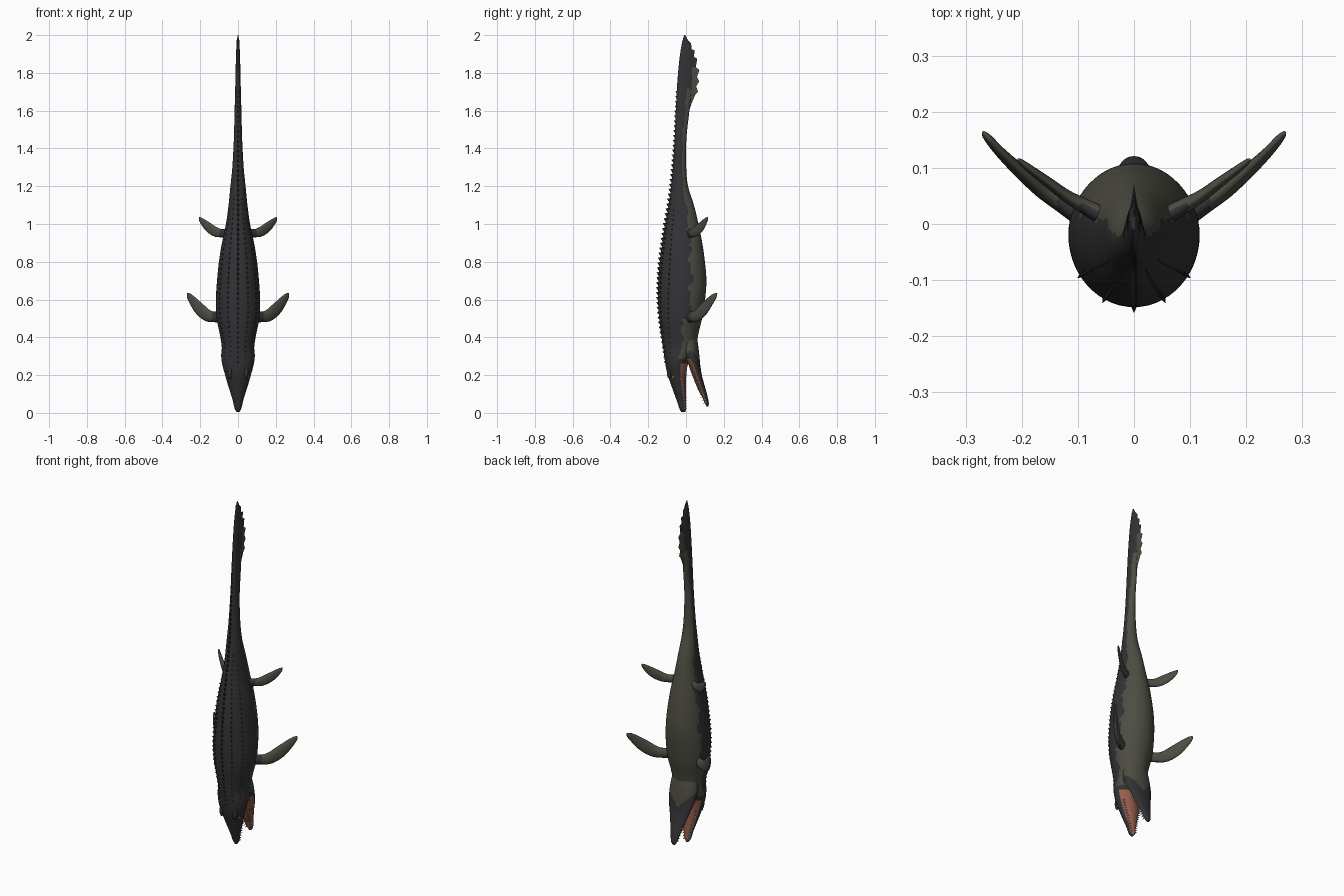
import bpy, bmesh, math, random
from mathutils import Vector

if "Cube" in bpy.data.objects:
    bpy.data.objects.remove(bpy.data.objects["Cube"])
random.seed(4)

def mat(name, c):
    m = bpy.data.materials.new(name)
    m.diffuse_color = (*c, 1)
    m.use_nodes = True
    m.node_tree.nodes["Principled BSDF"].inputs["Base Color"].default_value = m.diffuse_color
    return m
DARK = mat("charcoal skin", (0.033, 0.033, 0.036))
BELLY = mat("olive belly", (0.075, 0.074, 0.056))
PINK = mat("mouth pink", (0.32, 0.12, 0.08))
TOOTH = mat("ivory tooth", (0.5, 0.45, 0.33))
BROWN = mat("brown scute", (0.08, 0.05, 0.025))
EYE = mat("amber eye", (0.25, 0.12, 0.02))

def interp(rows, z):
    """Smooth (Hermite) interpolation of rows keyed by their first value."""
    n = len(rows)
    i = max(j for j in range(n - 1) if rows[j][0] <= z or j == 0)
    a, b = rows[i], rows[i + 1]
    p, q = rows[max(i - 1, 0)], rows[min(i + 2, n - 1)]
    h = b[0] - a[0]
    t = min(max((z - a[0]) / h, 0), 1)
    out = []
    for k in range(1, len(a)):
        m0 = (b[k] - p[k]) / (b[0] - p[0]) * h
        m1 = (q[k] - a[k]) / (q[0] - a[0]) * h
        out.append((2*t**3 - 3*t*t + 1)*a[k] + (t**3 - 2*t*t + t)*m0
                   + (3*t*t - 2*t**3)*b[k] + (t**3 - t*t)*m1)
    return out

def finish(name, bm, mats, rule=None, smooth=True):
    bmesh.ops.recalc_face_normals(bm, faces=bm.faces)
    bm.normal_update()
    if rule:
        for f in bm.faces:
            f.material_index = rule(f.calc_center_median(), f.normal)
    me = bpy.data.meshes.new(name)
    bm.to_mesh(me)
    bm.free()
    for m in mats:
        me.materials.append(m)
    for p in me.polygons:
        p.use_smooth = smooth
    ob = bpy.data.objects.new(name, me)
    bpy.context.collection.objects.link(ob)
    return ob

def skin(bm, rings):
    vs = [[bm.verts.new(p) for p in r] for r in rings]
    n = len(vs[0])
    for a, b in zip(vs, vs[1:]):
        for i in range(n):
            bm.faces.new((a[i], a[(i+1) % n], b[(i+1) % n], b[i]))
    bm.faces.new(vs[0])
    bm.faces.new(vs[-1])

def section(rows, z, a, flat=1.0):
    """Point on the cross-section at height z; angle 0 is +x, 90 degrees is +y."""
    y0, y1, w = interp(rows, z)
    c = y0 + (y1 - y0) * 0.52
    s = math.sin(a)
    y = c + s * ((y1 - c) if s > 0 else (c - y0))
    return Vector((max(w, 0.001) * math.cos(a), y, z))

def loft(bm, rows, count, n):
    z0, z1 = rows[0][0], rows[-1][0]
    skin(bm, [[section(rows, z0 + (z1 - z0) * k / count, 2*math.pi*i/n) for i in range(n)]
              for k in range(count + 1)])

# Body with upper head: height, back y, belly y, half width
BODY = [(0.004, -0.024, -0.004, 0.006), (0.02, -0.034, 0.0, 0.017), (0.06, -0.047, 0.0, 0.026),
        (0.1, -0.062, 0.0, 0.038), (0.16, -0.083, 0.0, 0.057), (0.2, -0.097, 0.002, 0.068),
        (0.25, -0.108, 0.008, 0.082), (0.3, -0.115, 0.028, 0.089), (0.35, -0.122, 0.052, 0.086),
        (0.42, -0.132, 0.066, 0.097), (0.5, -0.142, 0.085, 0.113), (0.6, -0.148, 0.101, 0.117),
        (0.7, -0.146, 0.108, 0.111), (0.8, -0.138, 0.1, 0.101), (0.9, -0.125, 0.086, 0.085),
        (1.0, -0.11, 0.066, 0.064), (1.1, -0.092, 0.042, 0.05), (1.2, -0.078, 0.011, 0.04),
        (1.3, -0.069, 0.001, 0.03), (1.45, -0.06, 0.002, 0.022), (1.6, -0.054, 0.018, 0.018),
        (1.75, -0.046, 0.033, 0.014), (1.88, -0.034, 0.033, 0.011), (1.96, -0.021, 0.016, 0.007),
        (2.0, -0.01, -0.004, 0.002)]
def body_rule(c, n):
    if c.z < 0.26 and n.y > 0.45:
        return 2
    y0, y1, w = interp(BODY, c.z)
    mid = (y0 + y1) / 2
    edge = 0.38 + 0.07 * math.sin(c.z * 37) + 0.05 * math.sin(c.z * 83)
    if c.z < 0.5:
        edge -= 0.25
    return 1 if 0.29 < c.z < 1.72 and (c.y - mid) / ((y1 - y0) / 2) > edge else 0
bm = bmesh.new()
loft(bm, BODY, 170, 56)
finish("body", bm, [DARK, BELLY, PINK], body_rule)

# Open lower jaw, swung toward the belly side
JAW = [(0.035, 0.108, 0.118, 0.008), (0.05, 0.1, 0.121, 0.018), (0.1, 0.08, 0.111, 0.031),
       (0.15, 0.06, 0.097, 0.045), (0.2, 0.04, 0.084, 0.06), (0.25, 0.016, 0.076, 0.075),
       (0.3, -0.02, 0.071, 0.083), (0.36, -0.04, 0.064, 0.08), (0.44, -0.04, 0.05, 0.06)]
def jaw_rule(c, n):
    if c.z < 0.29 and n.y < -0.35:
        return 2
    return 1 if c.z > 0.24 + abs(c.x) * 1.0 else 0
bm = bmesh.new()
loft(bm, JAW, 50, 40)
finish("lower_jaw", bm, [DARK, BELLY, PINK], jaw_rule)

# Tongue
bm = bmesh.new()
bmesh.ops.create_uvsphere(bm, u_segments=16, v_segments=10, radius=1)
for v in bm.verts:
    z = 0.17 + v.co.z * 0.08
    v.co = Vector((v.co.x * 0.022, interp(JAW, z)[0] + v.co.y * 0.008, z))
finish("tongue", bm, [PINK])

def spike(bm, base, direction, r, h, along=1.0, n=5):
    """Small cone; 'along' stretches its base in z."""
    d = direction.normalized()
    u = d.cross(Vector((0, 0, 1))).normalized()
    v = u.cross(d)
    ring = [bm.verts.new(base - d * h * 0.3 + u * r * math.cos(2*math.pi*i/n)
                         + v * r * along * math.sin(2*math.pi*i/n)) for i in range(n)]
    tip = bm.verts.new(base + d * h)
    for i in range(n):
        bm.faces.new((ring[i], ring[(i+1) % n], tip))
    bm.faces.new(ring)

# Teeth along both jaws
for name, rows, a, dy, top in (("upper_teeth", BODY, 0.6, 1, 0.22), ("lower_teeth", JAW, -0.6, -1, 0.22)):
    bm = bmesh.new()
    z = 0.025 if dy > 0 else 0.055
    while z < top:
        for s in (1, -1):
            p = section(rows, z, a)
            p.x *= s
            spike(bm, p, Vector((0, dy, -0.35)), 0.0045, 0.016 + 0.003 * random.random())
        z += 0.015
    finish(name, bm, [TOOTH], smooth=False)

# Rows of scutes down the back: angle from the back line, z range, size
def scutes(name, ang, z0, z1, size, m):
    bm = bmesh.new()
    z = z0
    while z < z1:
        fade = size * min(1, 0.45 + 1.1 * min(z - z0, z1 - z))
        for s in ((1, -1) if ang else (1,)):
            a = math.radians(-90 + ang)
            p = section(BODY, z, a)
            p.x *= s
            spike(bm, p, Vector((s * math.cos(a), math.sin(a), 0.45)), fade * 0.5, fade, 1.9)
        z += 0.026
    finish(name, bm, [m], smooth=False)
scutes("spine_scutes", 0, 0.27, 1.72, 0.014, DARK)
scutes("inner_scutes", 27, 0.3, 1.15, 0.011, DARK)
scutes("outer_scutes", 55, 0.32, 1.1, 0.010, DARK)
scutes("brown_spine_scutes", 0, 0.582, 0.70, 0.0165, BROWN)

# Brow ridges and eyes
for s, side in ((1, "right"), (-1, "left")):
    for name, z, a, size, m in (("brow", 0.215, -0.9, (0.012, 0.012, 0.035), DARK),
                                ("eye", 0.19, -0.45, (0.006, 0.009, 0.010), EYE)):
        bm = bmesh.new()
        bmesh.ops.create_uvsphere(bm, u_segments=14, v_segments=10, radius=1)
        p = section(BODY, z, a)
        for v in bm.verts:
            v.co = Vector((s * (p.x - 0.002 + v.co.x * size[0]), p.y + v.co.y * size[1], z + v.co.z * size[2]))
        finish(side + "_" + name, bm, [m])

# Serrated tail fin on the belly side
FIN = [(1.58, 0.01), (1.64, 0.03), (1.69, 0.052), (1.70, 0.064), (1.73, 0.054), (1.755, 0.07),
       (1.78, 0.058), (1.815, 0.071), (1.83, 0.052), (1.875, 0.059), (1.885, 0.042),
       (1.92, 0.046), (1.925, 0.03), (1.955, 0.027), (1.975, 0.008)]
bm = bmesh.new()
edge = [bm.verts.new((0, y, z)) for z, y in FIN]
roots = [[bm.verts.new((s * 0.009, interp(BODY, z)[1] - 0.022, z)) for z, y in FIN] for s in (1, -1)]
for r in roots:
    for i in range(len(FIN) - 1):
        bm.faces.new((r[i], r[i+1], edge[i+1], edge[i]))
finish("tail_fin", bm, [DARK, BELLY], lambda c, n: 1 if c.z < 1.83 else 0, smooth=False)

# Flippers: path of x, y, z, chord half width, half thickness
FRONT = [(0.07, 0.0, 0.51, 0.032, 0.022), (0.125, 0.036, 0.508, 0.028, 0.018),
         (0.165, 0.062, 0.518, 0.033, 0.015), (0.205, 0.096, 0.552, 0.034, 0.012),
         (0.24, 0.13, 0.594, 0.025, 0.009), (0.26, 0.153, 0.62, 0.015, 0.007), (0.268, 0.163, 0.632, 0.004, 0.003)]
REAR = [(0.03, 0.0, 0.95, 0.026, 0.018), (0.085, 0.03, 0.951, 0.022, 0.014),
        (0.12, 0.05, 0.959, 0.026, 0.011), (0.155, 0.076, 0.982, 0.026, 0.009),
        (0.185, 0.098, 0.01 + 1.0, 0.018, 0.007), (0.2, 0.11, 1.027, 0.01, 0.005), (0.205, 0.115, 1.036, 0.003, 0.002)]
for name, path in (("front", FRONT), ("rear", REAR)):
    keyed = [(i, *p) for i, p in enumerate(path)]
    flat = Vector((-0.63, 0.78, 0))
    for s, side in ((1, "right"), (-1, "left")):
        rings = []
        for k in range(37):
            t = k / 6
            x, y, z, c, th = interp(keyed, t)
            e = 0.15
            tan = (Vector(interp(keyed, min(t + e, 6))[:3]) - Vector(interp(keyed, max(t - e, 0))[:3])).normalized()
            chord = flat.cross(tan).normalized()
            nor = tan.cross(chord)
            ring = []
            for i in range(20):
                a = 2 * math.pi * i / 20
                p = Vector((x, y, z)) + chord * c * math.cos(a) + nor * th * math.sin(a)
                ring.append((p.x * s, p.y, p.z))
            rings.append(ring)
        bm = bmesh.new()
        skin(bm, rings)
        root = path[1][0] + 0.012
        finish(f"{side}_{name}_flipper", bm, [DARK, BELLY],
               lambda c, n: 0 if abs(c.x) < root and n.y < 0.3 else 1)
